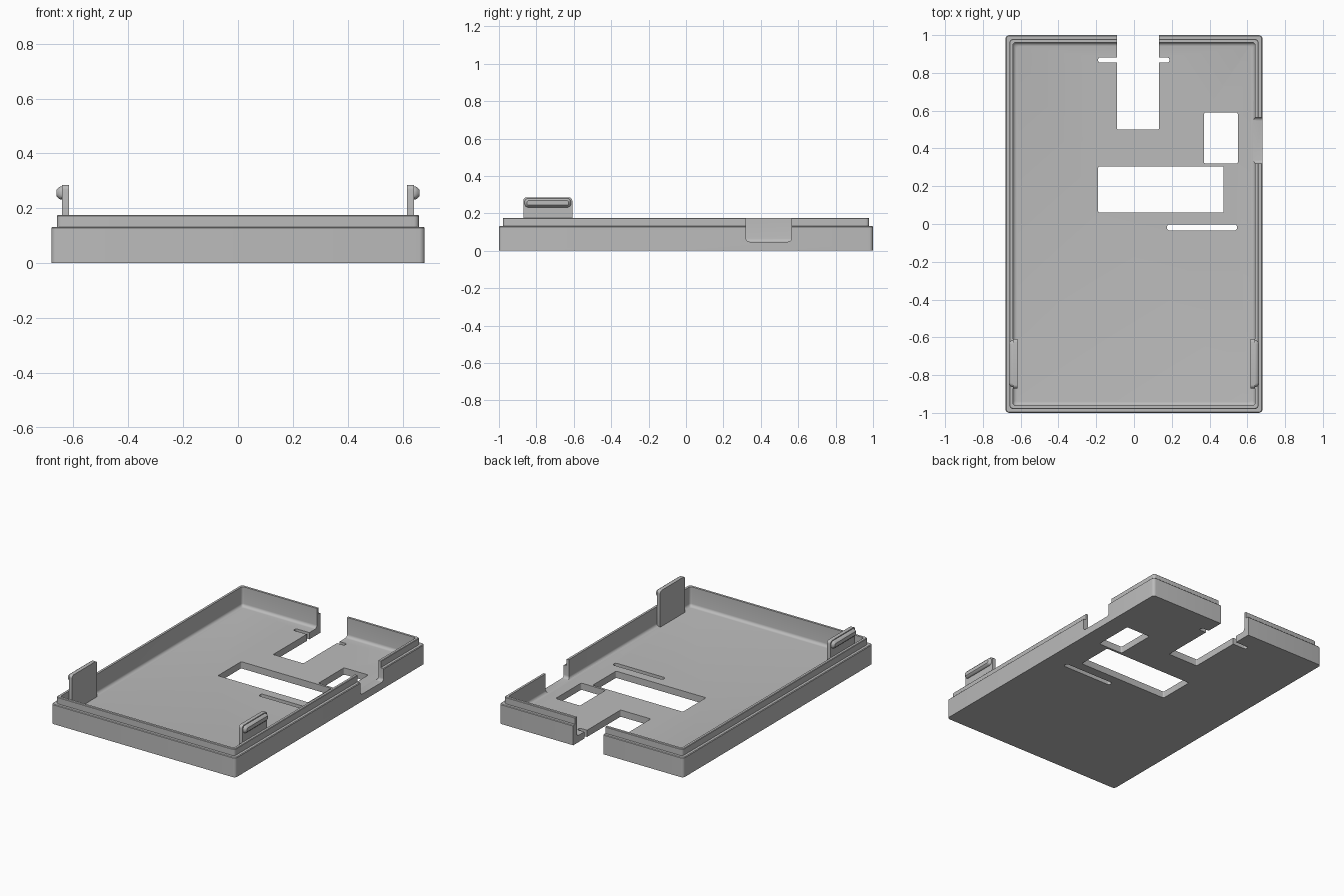
import bpy, bmesh, math
from mathutils import Vector

cube = bpy.data.objects.get("Cube")
if cube:
    bpy.data.objects.remove(cube, do_unlink=True)

grey = bpy.data.materials.new("plastic grey")
grey.use_nodes = True
colour = (0.5, 0.5, 0.5, 1)
grey.diffuse_color = colour
grey.node_tree.nodes["Principled BSDF"].inputs["Base Color"].default_value = colour


def rounded_rect(hu, hv, r, steps=5):
    """Corner-rounded rectangle outline, centred, counter-clockwise."""
    pts = []
    for k, (su, sv) in enumerate([(1, 1), (-1, 1), (-1, -1), (1, -1)]):
        for i in range(steps + 1):
            a = math.pi / 2 * (k + i / steps)
            pts.append((su * (hu - r) + r * math.cos(a), sv * (hv - r) + r * math.sin(a)))
    return pts


def loft(name, rings, centre=(0, 0), along_x=False, side=1):
    """Solid through rounded-rectangle rings (half u, half v, radius, level)."""
    bm = bmesh.new()
    loops = []
    for hu, hv, r, w in rings:
        loop = []
        for u, v in rounded_rect(hu, hv, r):
            u, v = u + centre[0], v + centre[1]
            loop.append(bm.verts.new((side * w, u, v) if along_x else (u, v, w)))
        loops.append(loop)
    n = len(loops[0])
    for a, b in zip(loops, loops[1:]):
        for i in range(n):
            j = (i + 1) % n
            bm.faces.new((a[i], a[j], b[j], b[i]))
    bm.faces.new(loops[0][::-1])
    bm.faces.new(loops[-1])
    bmesh.ops.recalc_face_normals(bm, faces=bm.faces)
    mesh = bpy.data.meshes.new(name)
    bm.to_mesh(mesh)
    bm.free()
    mesh.materials.append(grey)
    obj = bpy.data.objects.new(name, mesh)
    bpy.context.collection.objects.link(obj)
    return obj


def prism(name, u0, u1, v0, v1, w0, w1, r, along_x=False, side=1):
    hu, hv = (u1 - u0) / 2, (v1 - v0) / 2
    return loft(name, [(hu, hv, r, w0), (hu, hv, r, w1)],
                ((u0 + u1) / 2, (v0 + v1) / 2), along_x, side)


def smooth(obj):
    bpy.ops.object.select_all(action='DESELECT')
    obj.select_set(True)
    bpy.context.view_layer.objects.active = obj
    bpy.ops.object.shade_smooth_by_angle(angle=math.radians(35))


# Tray: outer wall, stepped lip, inner wall, floor fillet
HX, HY = 0.68, 1.0
FLOOR, STEP, TOP, FILLET = 0.045, 0.132, 0.176, 0.02


def ring(inset, r, z):
    return (HX - inset, HY - inset, r, z)


rings = [ring(0, 0.02, 0), ring(0, 0.02, STEP - 0.004), ring(0.004, 0.018, STEP),
         ring(0.021, 0.018, STEP), ring(0.021, 0.018, TOP - 0.003),
         ring(0.024, 0.016, TOP), ring(0.039, 0.015, TOP)]
for i in range(6):
    a = math.pi / 2 * i / 5
    rings.append(ring(0.039 + FILLET * (1 - math.cos(a)), 0.015,
                      FLOOR + FILLET * (1 - math.sin(a))))
tray = loft("tray", rings)

# Openings: floor windows, rear slot with side slits, port notch in the left wall
cutters = [
    prism("large_window_cutter", -0.19, 0.475, 0.06, 0.305, -0.1, 0.1, 0.008),
    prism("small_window_cutter", 0.37, 0.55, 0.32, 0.59, -0.1, 0.1, 0.01),
    prism("floor_slit_cutter", 0.175, 0.545, -0.034, -0.002, -0.1, 0.1, 0.012),
    prism("rear_slot_cutter", -0.09, 0.133, 0.5, 1.2, -0.1, 0.4, 0.006),
    prism("rear_slit_cutter", -0.19, 0.187, 0.854, 0.882, -0.1, 0.1, 0.012),
    prism("port_notch_cutter", 0.32, 0.565, 0.048, 0.4, 0.615, 0.8, 0.02, along_x=True),
]
bpy.context.view_layer.objects.active = tray
for c in cutters:
    m = tray.modifiers.new(c.name, 'BOOLEAN')
    m.operation = 'DIFFERENCE'
    m.solver = 'EXACT'
    m.object = c
    bpy.ops.object.modifier_apply(modifier=m.name)
    bpy.data.objects.remove(c, do_unlink=True)
smooth(tray)

# Snap clips near the front: upright tab with a tapered outward ridge
for side, label in ((1, "left"), (-1, "right")):
    tab = prism(label + "_clip_tab", -0.87, -0.608, FLOOR - 0.01, 0.286,
                0.616, 0.641, 0.018, along_x=True, side=side)
    ridge = loft(label + "_clip_ridge",
                 [(0.124, 0.024, 0.02, 0.635), (0.124, 0.024, 0.02, 0.645),
                  (0.12, 0.021, 0.018, 0.653), (0.112, 0.012, 0.011, 0.661)],
                 (-0.739, 0.256), along_x=True, side=side)
    smooth(tab)
    smooth(ridge)
